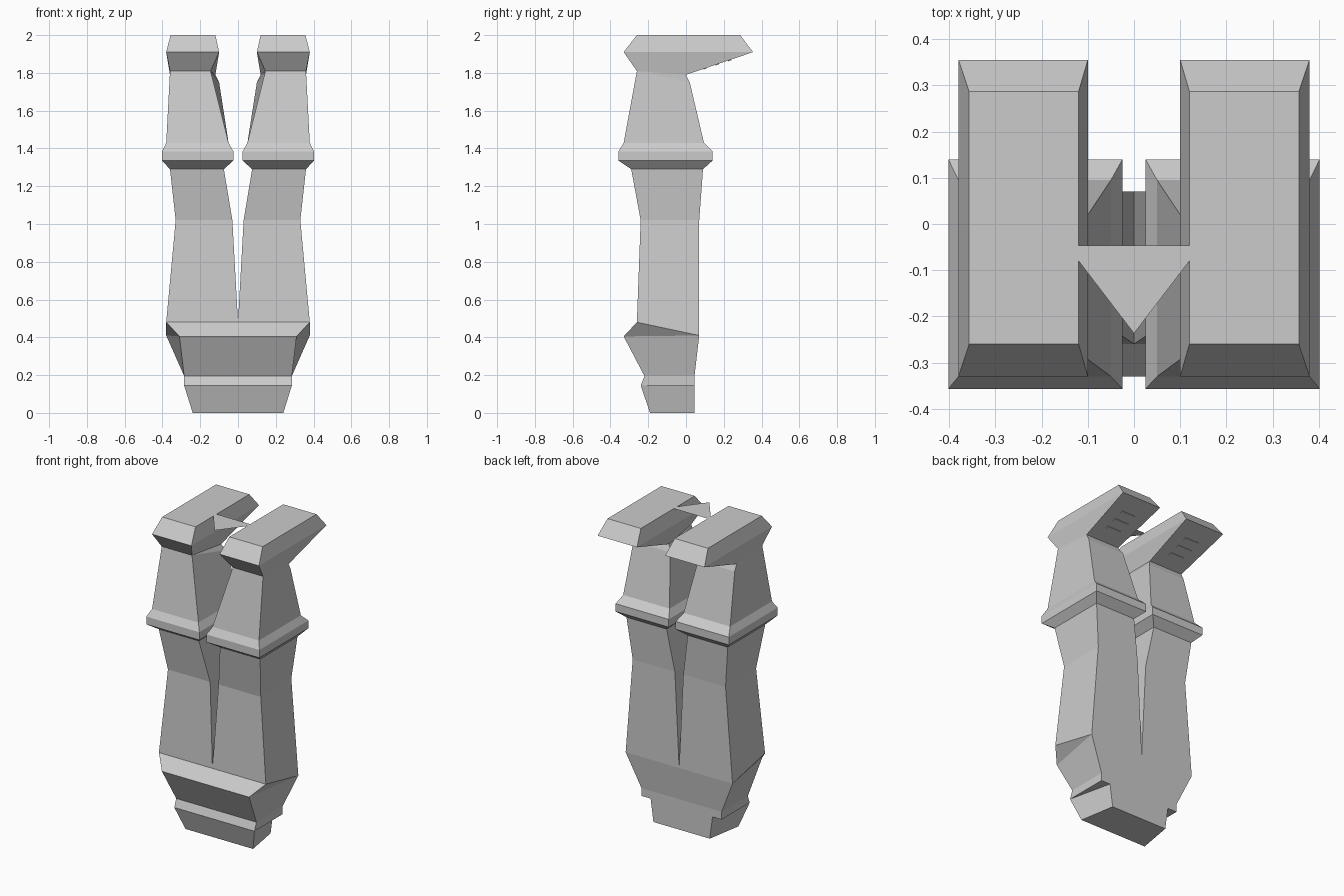
import bpy, bmesh
from mathutils import Vector, Matrix
from math import atan2

if "Cube" in bpy.data.objects:
    bpy.data.objects.remove(bpy.data.objects["Cube"])


def finish(bm, name, mirror=False):
    bmesh.ops.remove_doubles(bm, verts=bm.verts, dist=0.0005)
    bmesh.ops.recalc_face_normals(bm, faces=bm.faces)
    me = bpy.data.meshes.new(name)
    bm.to_mesh(me)
    bm.free()
    ob = bpy.data.objects.new(name, me)
    bpy.context.collection.objects.link(ob)
    if mirror:
        ob.modifiers.new("Mirror", 'MIRROR').use_mirror_merge = False
    return ob


def loft(name, rings, mirror=False, cap_start=False):
    """Each ring: front (x0, x1, y, z) then back (x0, x1, y, z)."""
    bm = bmesh.new()
    loops = []
    for (a, b, y, z), (c, d, v, w) in rings:
        pts = [(a, y, z), (b, y, z), (d, v, w), (c, v, w)]
        loops.append([bm.verts.new(p) for p in pts])
    for p, q in zip(loops, loops[1:]):
        for i in range(4):
            j = (i + 1) % 4
            bm.faces.new((p[i], p[j], q[j], q[i]))
    bm.faces.new(loops[-1])
    if cap_start:
        bm.faces.new(loops[0])
    return finish(bm, name, mirror)


def level(x0, x1, y0, y1, z):
    return (x0, x1, y0, z), (x0, x1, y1, z)


# Hips: stepped block at the bottom
def wide(xf, yf, zf, xb, yb, zb):
    return (-xf, xf, yf, zf), (-xb, xb, yb, zb)


loft("hips", [
    wide(.38, -.26, .48, .38, .07, .41),
    wide(.31, -.33, .405, .38, .07, .41),
    wide(.285, -.22, .195, .285, .045, .195),
    wide(.285, -.24, .145, .285, .045, .145),
    wide(.285, -.24, .145, .22, .045, .145),
    wide(.24, -.19, 0, .20, .045, 0),
], cap_start=True)

# Legs: thigh, flared cuff, shin and foot in one loft
loft("leg", [
    ((0, .38, -.26, .48), (0, .38, .07, .41)),
    level(.03, .33, -.24, .07, 1.02),
    level(.075, .36, -.29, .09, 1.29),
    level(.025, .402, -.357, .14, 1.335),
    level(.025, .402, -.357, .14, 1.385),
    level(.05, .38, -.33, .095, 1.43),
    ((.145, .36, -.26, 1.81), (.10, .36, .02, 1.75)),
    ((.145, .36, -.26, 1.81), (.12, .36, 0, 1.79)),
    level(.10, .38, -.33, .355, 1.91),
    level(.12, .357, -.26, .287, 2.0),
], mirror=True)

# Thin web joining the two soles
bm = bmesh.new()
bm.faces.new([bm.verts.new((x, y, 2.0)) for x, y in
              [(-.12, -.047), (-.12, -.08), (0, -.237), (.12, -.08), (.12, -.047)]])
finish(bm, "sole_web")

# Lace strips on the instep
bm = bmesh.new()
slope = atan2(.12, .355)
for y in (.10, .165, .23):
    z = 1.79 + y * .12 / .355
    m = (Matrix.Translation((.24, y, z)) @ Matrix.Rotation(slope, 4, 'X')
         @ Matrix.Diagonal((.10, .018, .008, 1)))
    bmesh.ops.create_cube(bm, size=1, matrix=m)
finish(bm, "lace_strips", mirror=True)
